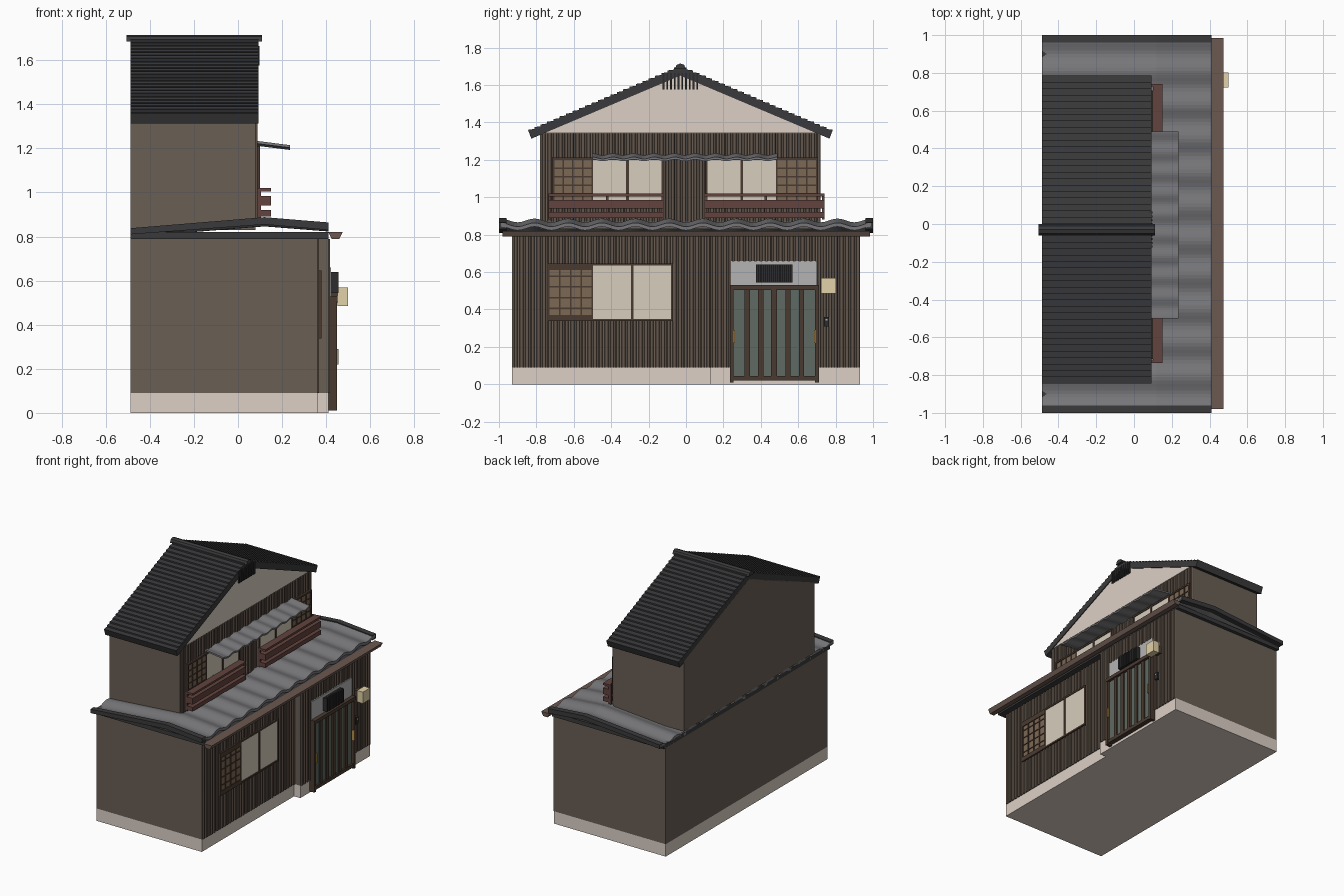
import bpy, bmesh, math

if "Cube" in bpy.data.objects:
    bpy.data.objects.remove(bpy.data.objects["Cube"])

def mat(name, hexcol):
    c = [int(hexcol[i:i + 2], 16) / 255 for i in (0, 2, 4)]
    m = bpy.data.materials.new(name)
    m.diffuse_color = [((v + .055) / 1.055) ** 2.4 for v in c] + [1]
    m.use_nodes = True
    m.node_tree.nodes["Principled BSDF"].inputs["Base Color"].default_value = m.diffuse_color
    return m

WALL, SIDING = mat("wall", "6a5f55"), mat("siding", "63564b")
PLASTER, CREAM = mat("plaster", "ddd0c6"), mat("window_cream", "d6cdbd")
TILE, DARK = mat("grey_tile", "77777a"), mat("dark_tile", "3a3a3c")
WOOD, RED = mat("dark_wood", "4a3a30"), mat("red_wood", "62443f")
LATTICE, GLASS = mat("lattice_panel", "7c6854"), mat("door_glass", "5f6a62")
PANEL, LAMP = mat("grey_panel", "b4b4b4"), mat("lamp", "e2d2a8")
BLACK, BRASS = mat("black", "2c2c2e"), mat("brass", "b8904a")
GUTTER = mat("gutter_brown", "6b5850")

def finish(name, bm, m):
    bmesh.ops.recalc_face_normals(bm, faces=bm.faces)
    me = bpy.data.meshes.new(name)
    bm.to_mesh(me)
    bm.free()
    me.materials.append(m)
    ob = bpy.data.objects.new(name, me)
    bpy.context.collection.objects.link(ob)
    return ob

def boxes(name, m, *dims):
    """Each box: x0, x1, y0, y1, z0, z1."""
    bm = bmesh.new()
    for x0, x1, y0, y1, z0, z1 in dims:
        vs = bmesh.ops.create_cube(bm, size=1)["verts"]
        for v in vs:
            v.co = ((x0 + x1) / 2 + v.co.x * (x1 - x0),
                    (y0 + y1) / 2 + v.co.y * (y1 - y0),
                    (z0 + z1) / 2 + v.co.z * (z1 - z0))
    return finish(name, bm, m)

def prism(name, m, pts, axis, a, b):
    """Extrude a 2D outline along one axis from a to b."""
    place = {"x": lambda p, t: (t, p[0], p[1]),
             "y": lambda p, t: (p[0], t, p[1]),
             "z": lambda p, t: (p[0], p[1], t)}[axis]
    bm = bmesh.new()
    lo = [bm.verts.new(place(p, a)) for p in pts]
    hi = [bm.verts.new(place(p, b)) for p in pts]
    bm.faces.new(lo)
    bm.faces.new(hi)
    for i in range(len(pts)):
        j = (i + 1) % len(pts)
        bm.faces.new((lo[i], lo[j], hi[j], hi[i]))
    return finish(name, bm, m)

def siding(name, x, y0, y1, z0, z1, depth=.008, pitch=.03):
    """Vertical ribbed cladding facing +x."""
    n = round((y1 - y0) / pitch)
    p = (y1 - y0) / n
    pts = [(x - .005, y0)]
    for i in range(n):
        y = y0 + i * p
        pts += [(x, y), (x, y + p * .3), (x + depth, y + p * .4), (x + depth, y + p * .9)]
    pts += [(x, y1), (x - .005, y1)]
    prism(name, SIDING, pts, "z", z0, z1)

def wavy_sheet(name, m, profile, y0, y1, waves, amp, thick):
    """Tile sheet: x-z profile swept along y with a wave, then thickened."""
    bm = bmesh.new()
    n = waves * 10
    rows = []
    for i in range(n + 1):
        t = i / n
        w = amp * math.cos(2 * math.pi * waves * t)
        rows.append([bm.verts.new((x, y0 + (y1 - y0) * t, z + w)) for x, z in profile])
    top = [bm.faces.new((a[k], a[k + 1], b[k + 1], b[k]))
           for a, b in zip(rows, rows[1:]) for k in range(len(profile) - 1)]
    g = bmesh.ops.extrude_face_region(bm, geom=top, use_keep_orig=True)
    for v in g["geom"]:
        if isinstance(v, bmesh.types.BMVert):
            v.co.z -= thick
    return finish(name, bm, m)

# Ground floor: the door bay stands forward of the window bay
STEP = .13
plan = [(-.488, -.93), (.36, -.93), (.36, STEP), (.41, STEP), (.41, .93), (-.488, .93)]
prism("foundation", PLASTER, plan, "z", 0, .09)
prism("ground_floor_walls", WALL, plan, "z", .09, .80)
siding("window_bay_siding", .36, -.93, STEP, .09, .79)
siding("door_bay_siding", .41, STEP, .93, .09, .79)
boxes("eave_slab", DARK, (-.488, .41, -.955, .955, .79, .82))
prism("front_gutter", GUTTER, [(.41, .82), (.475, .82), (.46, .79), (.425, .79)], "y", -.98, .985)

# Lower tiled roof with verge tiles at both ends
wavy_sheet("lower_roof", TILE, [(-.488, .828), (.12, .876), (.41, .853)], -.99, .99, 11, .01, .02)
for side in (-1, 1):
    y = sorted((side * .96, side * 1.0))
    prism("verge_tiles", DARK, [(-.488, .838), (.12, .888), (.41, .864), (.41, .83),
                                (.12, .855), (-.488, .81)], "y", *y)

# Upper floor
MID = -.03
gable = [(MID - .75, .83), (MID + .75, .83), (MID + .75, 1.34), (MID, 1.655), (MID - .75, 1.34)]
prism("upper_floor_walls", WALL, gable, "x", -.488, .08)
siding("upper_siding", .08, MID - .75, MID + .75, .87, 1.34)
prism("gable_plaster", PLASTER, [(MID - .74, 1.345), (MID + .74, 1.345), (MID, 1.655)], "x", .075, .086)
boxes("gable_vent", BLACK, *[(.08, .097, MID - .095 + i * .02, MID - .085 + i * .02, 1.575, 1.665)
                             for i in range(10)])

# Upper roof: stepped rows of tiles on both slopes
ROWS, RUN, SLOPE = 24, .815, .425
for side, label in ((-1, "left"), (1, "right")):
    pts = [(MID, 1.65), (MID, 1.70)]
    for i in range(ROWS):
        d0, d1 = RUN * i / ROWS, RUN * (i + 1) / ROWS
        pts += [(MID + side * d0, 1.697 - SLOPE * d0), (MID + side * d1, 1.707 - SLOPE * d1)]
    pts += [(MID + side * (RUN - .018), 1.652 - SLOPE * (RUN - .018))]
    prism("upper_roof_" + label, DARK, pts[0:1] + pts[2:], "x", -.488, .092)
prism("ridge_cap", DARK, [(MID - .03, 1.685), (MID - .02, 1.708), (MID, 1.715), (MID + .02, 1.708),
                          (MID + .03, 1.685)], "x", -.505, .11)

def window(name, x, pane, lattice, z0, z1, lower):
    """Sliding window with two panes and a lattice screen beside it."""
    a, b = pane
    c, d = lattice
    y0, y1 = min(a, c), max(b, d)
    boxes(name + "_glass", CREAM, (x, x + .011, a, b, z0, z1))
    boxes(name + "_screen", LATTICE, (x, x + .010, c, d, z0, z1))
    t, f, mid = .012, x + .016, (a + b) / 2
    bars = [(x, f, y0, y1, z0 - t, z0), (x, f, y0, y1, z1, z1 + t),
            (x, f, y0 - t / 2, y0 + t / 2, z0 - t, z1 + t),
            (x, f, y1 - t / 2, y1 + t / 2, z0 - t, z1 + t),
            (x, f, mid - .007, mid + .007, z0, z1)]
    for i in range(5):
        y = c + (d - c) * i / 4
        bars.append((x, x + .015, y - .004, y + .004, z0, z1))
    for i in range(1, 5):
        z = z0 + (z1 - z0) * i / 5
        bars.append((x, x + .014, c, d, z - .004, z + .004))
    if lower:
        bars += [(x, f, c, d, z1 - .025, z1), (x, f, c, d, z0, z0 + .02)]
    boxes(name + "_frame", WOOD, *bars)

window("ground_window", .362, (-.5, -.075), (-.735, -.5), .35, .635, True)
window("upper_left_window", .084, (-.5, -.125), (-.71, -.5), .975, 1.20, False)
window("upper_right_window", .084, (.11, .485), (.485, .70), .975, 1.20, False)

# Balcony railings under the upper windows
for label, y0, y1 in (("left", -.735, -.12), ("right", .10, .74)):
    rails = [(.10, .15, y0, y1, z0, z1) for z0, z1 in ((.89, .92), (.94, .985), (1.005, 1.02))]
    posts = [(.085, .105, y, y + .012, .88, 1.02) for y in (y0, (y0 + y1) / 2, y1 - .012)]
    boxes("railing_" + label, RED, *rails, *posts)

# Wavy canopy above the upper windows
wavy_sheet("window_canopy", TILE, [(.085, 1.229), (.235, 1.21)], -.5, .49, 9, .005, .012)

# Sliding entrance door
boxes("door_glass", GLASS, (.41, .432, .25, .70, .03, .515))
door = [(.41, .45, .235, .255, .01, .53), (.41, .45, .69, .71, .01, .53),
        (.41, .452, .235, .71, .505, .53), (.41, .445, .25, .70, .02, .045),
        (.41, .445, .455, .482, .03, .52)]
for i in range(1, 6):
    y = .255 + i * .435 / 6
    door.append((.41, .442, y - .014, y + .014, .03, .51))
boxes("door_frame", WOOD, *door)
boxes("door_handles", BRASS, *[(.44, .457, y, y + .008, .22, .29) for y in (.254, .684)])

# Panel and grille above the door
boxes("transom_panel", PANEL, (.41, .423, .24, .70, .53, .66))
grille = [(.42, .435, .375, .57, .545, .64)]
grille += [(.43, .455, .375 + i * .0203, .387 + i * .0203, .545, .64) for i in range(10)]
boxes("transom_grille", BLACK, *grille)

# Wall lamp and doorbell
boxes("lamp_shade", LAMP, (.452, .50, .722, .803, .485, .568))
boxes("lamp_bracket", WOOD, (.41, .455, .74, .785, .50, .555))
boxes("doorbell", BLACK, (.41, .435, .737, .765, .308, .36))
boxes("doorbell_button", PANEL, (.43, .437, .746, .756, .34, .35))
